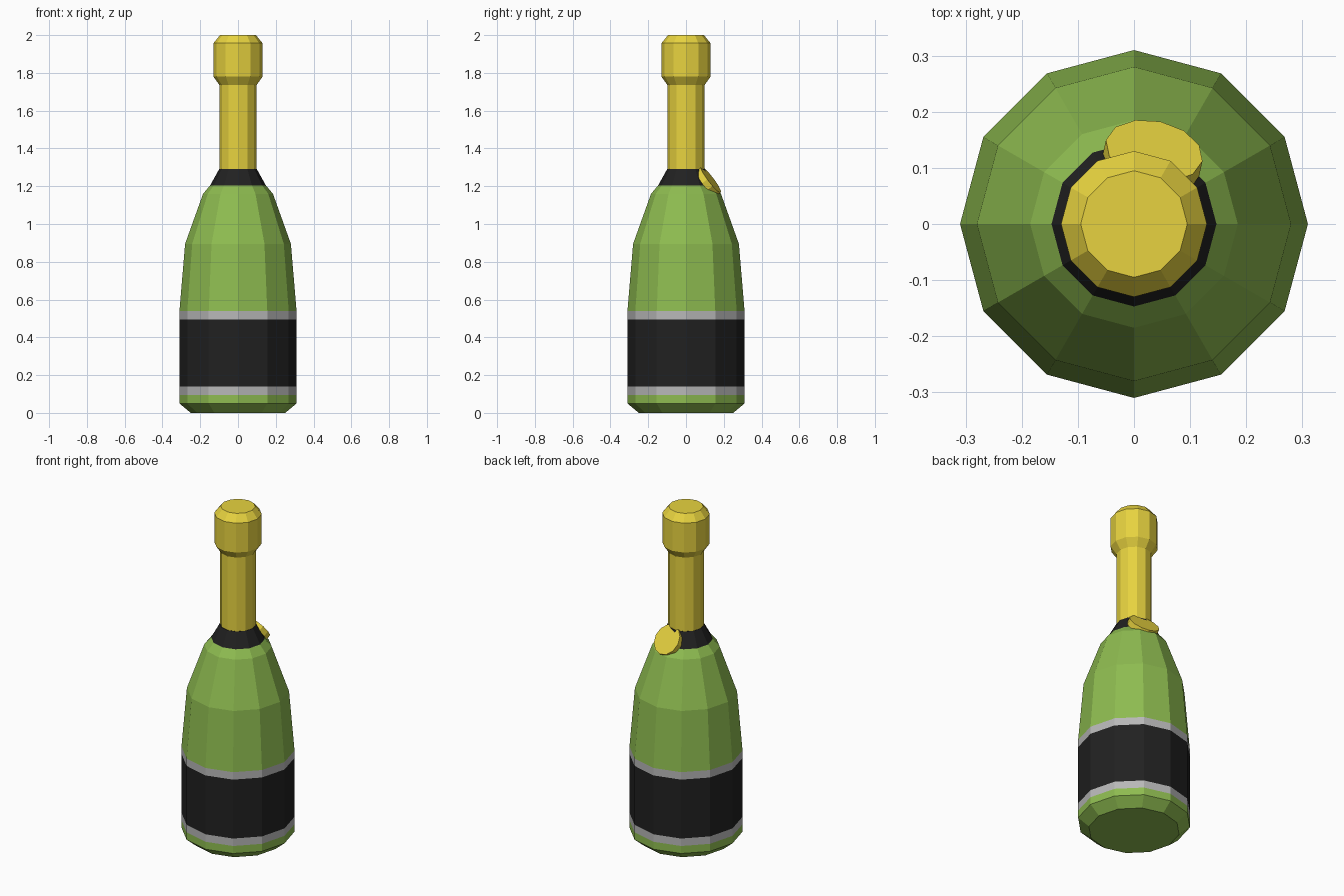
import bpy, bmesh, math
from mathutils import Vector, Matrix

if "Cube" in bpy.data.objects:
    bpy.data.objects.remove(bpy.data.objects["Cube"])

SIDES = 12


def material(name, rgb):
    m = bpy.data.materials.new(name)
    m.diffuse_color = (*rgb, 1)
    m.use_nodes = True
    m.node_tree.nodes["Principled BSDF"].inputs["Base Color"].default_value = m.diffuse_color
    return m


GREEN = material("green_glass", (0.27, 0.50, 0.08))
BLACK = material("black_paper", (0.015, 0.015, 0.015))
SILVER = material("silver_trim", (0.48, 0.48, 0.48))
GOLD = material("gold_foil", (0.80, 0.65, 0.05))


def lathe(name, profile, mats):
    """Spin (radius, z, material index of the band above) into a capped solid."""
    bm = bmesh.new()
    rings = []
    for r, z, _ in profile:
        rings.append([bm.verts.new((r * math.cos(a), r * math.sin(a), z))
                      for a in (2 * math.pi * i / SIDES for i in range(SIDES))])
    for k in range(len(rings) - 1):
        lo, hi = rings[k], rings[k + 1]
        for i in range(SIDES):
            j = (i + 1) % SIDES
            bm.faces.new((lo[i], lo[j], hi[j], hi[i])).material_index = profile[k][2]
    bm.faces.new(rings[0][::-1]).material_index = profile[0][2]
    bm.faces.new(rings[-1]).material_index = profile[-1][2]
    me = bpy.data.meshes.new(name)
    bm.to_mesh(me)
    bm.free()
    for m in mats:
        me.materials.append(m)
    ob = bpy.data.objects.new(name, me)
    bpy.context.collection.objects.link(ob)
    return ob


# Glass body with label bands and dark collar
lathe("bottle_body", [
    (0.25, 0.00, 0), (0.31, 0.05, 0), (0.31, 0.095, 2), (0.31, 0.14, 1),
    (0.31, 0.495, 2), (0.31, 0.54, 0), (0.28, 0.895, 0), (0.185, 1.16, 0),
    (0.147, 1.205, 1), (0.10, 1.29, 1)], [GREEN, BLACK, SILVER])

# Foil-wrapped neck and cork cap
lathe("foil_neck_and_cap", [
    (0.098, 1.29, 0), (0.098, 1.735, 0), (0.13, 1.78, 0),
    (0.13, 1.957, 0), (0.095, 2.00, 0)], [GOLD])

# Round seal leaning on the back of the collar
seal = lathe("round_seal", [(0.088, -0.035, 0), (0.088, 0.0, 0)], [GOLD])
tilt = Vector((0.17, 0.78, 0.6)).to_track_quat('Z', 'Y').to_matrix().to_4x4()
seal.data.transform(Matrix.Translation((0.036, 0.131, 1.236)) @ tilt)
